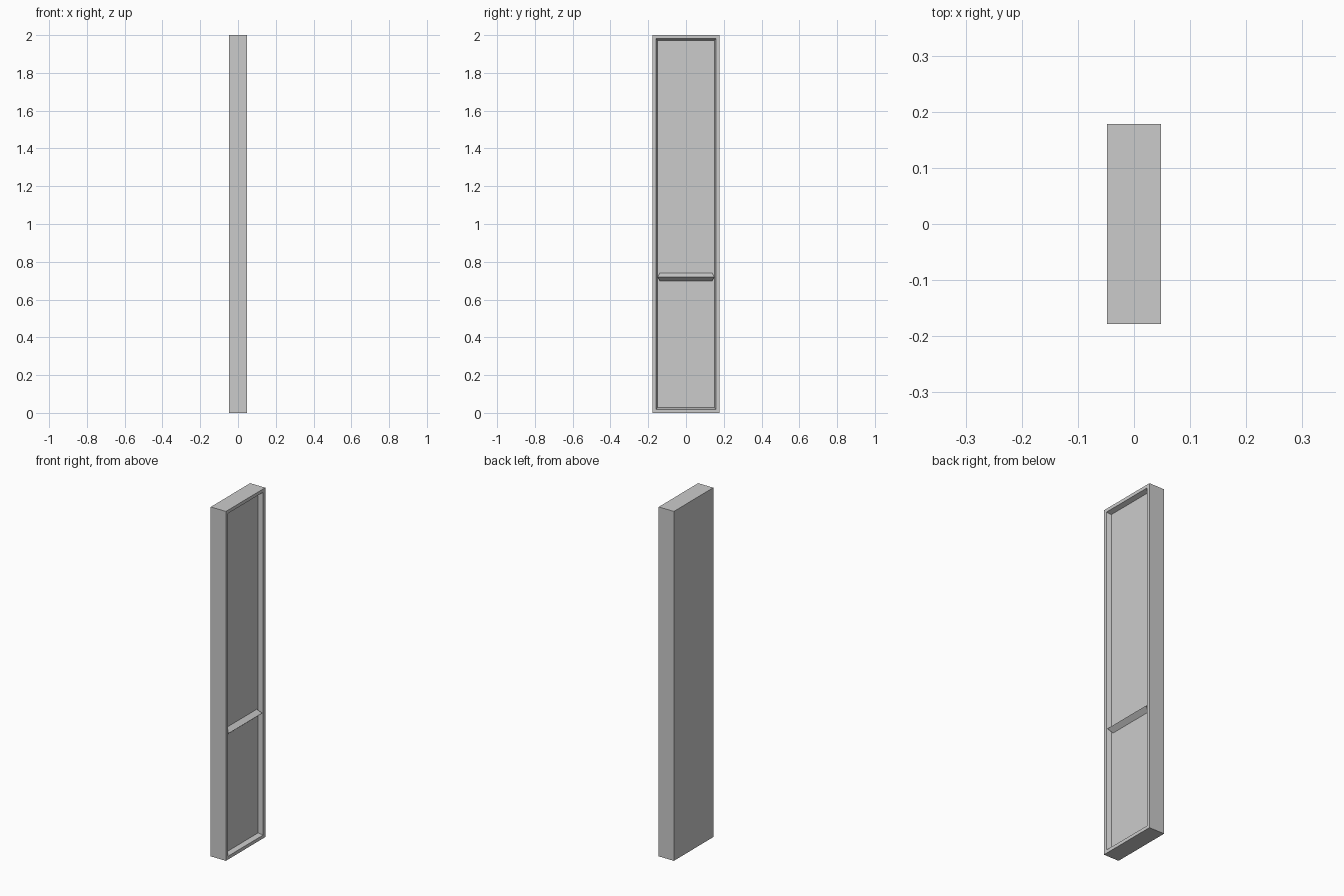
import bpy, bmesh

if "Cube" in bpy.data.objects:
    bpy.data.objects.remove(bpy.data.objects["Cube"])

W, D, H = 0.096, 0.356, 2.0      # thickness (x), width (y), height (z)
RIM, TAPER, DEPTH = 0.027, 0.012, 0.026


def add_object(name, bm):
    bmesh.ops.recalc_face_normals(bm, faces=bm.faces)
    mesh = bpy.data.meshes.new(name)
    bm.to_mesh(mesh)
    bm.free()
    obj = bpy.data.objects.new(name, mesh)
    bpy.context.collection.objects.link(obj)
    return obj


# Panel body: slab with a tapered recess sunk into its +x face
bm = bmesh.new()
bmesh.ops.create_cube(bm, size=1)
for v in bm.verts:
    v.co = (v.co.x * W, v.co.y * D, (v.co.z + 0.5) * H)
bm.normal_update()
face = max(bm.faces, key=lambda f: f.normal.x)
bmesh.ops.inset_individual(bm, faces=[face], thickness=RIM)
bmesh.ops.inset_individual(bm, faces=[face], thickness=TAPER, depth=-DEPTH)
add_object("panel_frame", bm)

# Cross rail: wedge from the recess floor to a sharp ridge flush with the rim
bm = bmesh.new()
front, back = W / 2, W / 2 - DEPTH
half = D / 2 - RIM
profile = [(back, half - TAPER, 0.74), (front, half, 0.72), (back, half - TAPER, 0.698)]
ends = [[bm.verts.new((x, s * y, z)) for x, y, z in profile] for s in (-1, 1)]
for end in ends:
    bm.faces.new(end)
for i in range(3):
    j = (i + 1) % 3
    bm.faces.new((ends[0][i], ends[0][j], ends[1][j], ends[1][i]))
add_object("cross_rail", bm)
